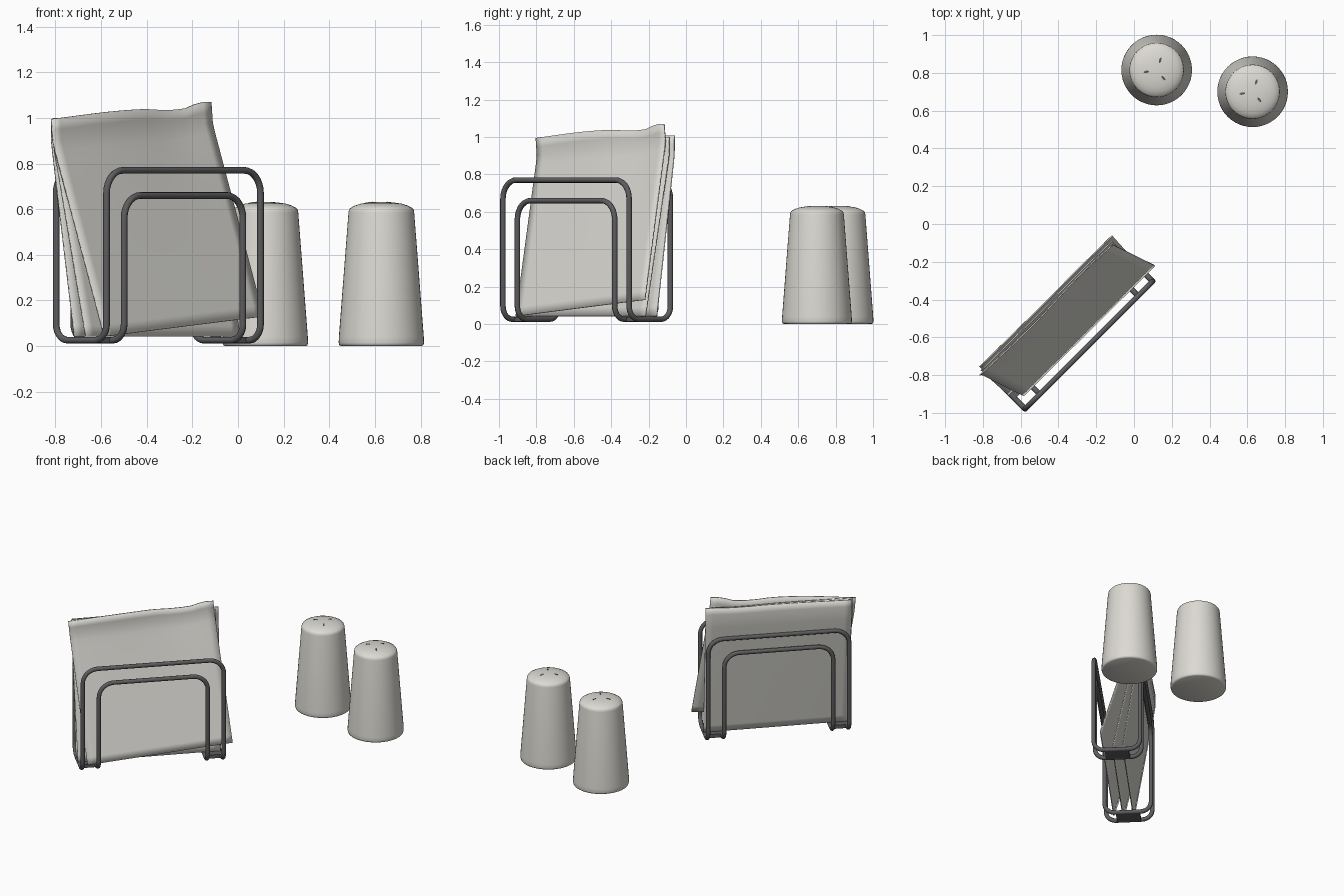
import bpy, bmesh, math
from mathutils import Vector, Matrix

if "Cube" in bpy.data.objects:
    bpy.data.objects.remove(bpy.data.objects["Cube"])


def material(name, rgb):
    m = bpy.data.materials.new(name)
    m.diffuse_color = (*rgb, 1)
    m.use_nodes = True
    m.node_tree.nodes["Principled BSDF"].inputs["Base Color"].default_value = m.diffuse_color
    return m


WHITE = material("warm white", (0.72, 0.70, 0.65))
PAPER = material("paper white", (0.70, 0.69, 0.65))
METAL = material("dark metal", (0.11, 0.11, 0.115))
HOLE = material("hole grey", (0.10, 0.10, 0.10))

# Holder frame: turned 45 degrees about the vertical
HOLDER = Matrix.Translation((-0.349, -0.531, 0)) @ Matrix.Rotation(math.radians(45), 4, 'Z')
DEPTH = 0.156
BASE_Z = 0.026


def finish(bm, name, mat, matrix, angle=40):
    bmesh.ops.recalc_face_normals(bm, faces=bm.faces)
    me = bpy.data.meshes.new(name)
    bm.to_mesh(me)
    bm.free()
    ob = bpy.data.objects.new(name, me)
    bpy.context.collection.objects.link(ob)
    me.materials.append(mat)
    ob.matrix_world = matrix
    bpy.ops.object.select_all(action='DESELECT')
    ob.select_set(True)
    bpy.context.view_layer.objects.active = ob
    bpy.ops.object.shade_smooth_by_angle(angle=math.radians(angle))
    return ob


def rounded(corners, steps=7):
    """Round every right-angle corner (point, radius) of a closed path."""
    out = []
    n = len(corners)
    for i, (p, r) in enumerate(corners):
        p = Vector(p)
        a = (Vector(corners[i - 1][0]) - p).normalized()
        b = (Vector(corners[(i + 1) % n][0]) - p).normalized()
        c = p + (a + b) * r
        for k in range(steps + 1):
            t = k / steps * math.pi / 2
            out.append(c - b * r * math.cos(t) - a * r * math.sin(t))
    return out


def wire_loop(name, a, top):
    d, z = DEPTH, BASE_Z
    rt, rb = 0.10, 0.07
    path = rounded([((-a, -d, top), rt), ((a, -d, top), rt), ((a, -d, z), rb), ((a, d, z), rb),
                    ((a, d, top), rt), ((-a, d, top), rt), ((-a, d, z), rb), ((-a, -d, z), rb)])
    # sweep a round section along the path
    cu = bpy.data.curves.new(name, 'CURVE')
    cu.dimensions = '3D'
    cu.bevel_depth = 0.0148
    cu.bevel_resolution = 3
    sp = cu.splines.new('POLY')
    sp.points.add(len(path) - 1)
    for q, p in zip(sp.points, path):
        q.co = (*p, 1)
    sp.use_cyclic_u = True
    sp.use_smooth = True
    cu.materials.append(METAL)
    ob = bpy.data.objects.new(name, cu)
    bpy.context.collection.objects.link(ob)
    ob.matrix_world = HOLDER
    bpy.ops.object.select_all(action='DESELECT')
    ob.select_set(True)
    bpy.context.view_layer.objects.active = ob
    bpy.ops.object.convert(target='MESH')


wire_loop("outer_wire", 0.477, 0.770)
wire_loop("inner_wire", 0.368, 0.660)

# Plates joining the two wires at each end
for side, label in ((-1, "left"), (1, "right")):
    bm = bmesh.new()
    bmesh.ops.create_cube(bm, size=1, matrix=Matrix.Translation((side * 0.4225, 0, BASE_Z))
                          @ Matrix.Diagonal((0.11, 0.16, 0.026, 1)))
    finish(bm, label + "_base_plate", METAL, HOLDER)


def napkin(name, bl, br, tr, tl, wave, n=20):
    """Leaning sheet from its four corners, its upper part gently curled."""
    bl, br, tr, tl = map(Vector, (bl, br, tr, tl))
    bm = bmesh.new()
    rows = []
    for j in range(n + 1):
        t = j / n
        row = []
        for i in range(n + 1):
            s = i / n
            low, high = bl.lerp(br, s), tl.lerp(tr, s)
            p = low.lerp(high, t)
            p.y = low.y + (high.y - low.y) * min(1, 1.12 * t)
            ripple = math.sin(2 * math.pi * s ** 1.3) * t ** 4
            p.z += wave * ripple * -1 if s > 0.49 ** 0.77 else wave * 0.3 * ripple
            if s > 0.49 ** 0.77:
                p.z += 2 * wave * ripple if s < 0.85 else 2 * wave * ripple * (1 - s) / 0.15
            p.y -= wave * 0.5 * ripple
            row.append(bm.verts.new(p))
        rows.append(row)
    for j in range(n):
        for i in range(n):
            bm.faces.new((rows[j][i], rows[j][i + 1], rows[j + 1][i + 1], rows[j + 1][i]))
    ob = finish(bm, name, PAPER, HOLDER)
    mod = ob.modifiers.new("thickness", 'SOLIDIFY')
    mod.thickness = 0.007
    mod.offset = 0


# Three napkins fanned at the bottom
napkin("front_napkin", (-0.435, -0.10, 0.042), (0.545, -0.105, 0.13),
       (0.456, 0.130, 1.07), (-0.523, 0.140, 0.995), 0.018)
napkin("middle_napkin", (-0.49, -0.04, 0.042), (0.475, -0.03, 0.042),
       (0.475, 0.147, 1.00), (-0.50, 0.153, 1.00), 0.004)
napkin("back_napkin", (-0.49, 0.03, 0.042), (0.49, 0.04, 0.042),
       (0.498, 0.165, 1.008), (-0.49, 0.172, 0.995), 0.004)


def shaker(name, x, y):
    # lathed body
    profile = [(0, 0), (0.176, 0), (0.184, 0.004), (0.187, 0.014), (0.186, 0.04), (0.144, 0.585),
               (0.142, 0.597), (0.136, 0.605), (0.115, 0.616), (0.09, 0.624), (0.05, 0.630), (0, 0.632)]
    bm = bmesh.new()
    vs = [bm.verts.new((r, 0, z)) for r, z in profile]
    es = [bm.edges.new(e) for e in zip(vs, vs[1:])]
    bmesh.ops.spin(bm, geom=vs + es, cent=(0, 0, 0), axis=(0, 0, 1),
                   angle=2 * math.pi, steps=48, use_merge=True)
    bmesh.ops.remove_doubles(bm, verts=bm.verts, dist=1e-5)
    place = Matrix.Translation((x, y, 0))
    finish(bm, name + "_body", WHITE, place, 50)
    # three slit holes
    bm = bmesh.new()
    for deg in (70, 190, 310):
        bmesh.ops.create_cone(bm, cap_ends=True, segments=12, radius1=1, radius2=1, depth=1,
                              matrix=Matrix.Rotation(math.radians(deg), 4, 'Z')
                              @ Matrix.Translation((0.055, 0, 0.6286))
                              @ Matrix.Rotation(0.13, 4, 'Y')
                              @ Matrix.Diagonal((0.015, 0.006, 0.004, 1)))
    finish(bm, name + "_holes", HOLE, place)


shaker("salt_shaker", 0.12, 0.815)
shaker("pepper_shaker", 0.628, 0.70)
